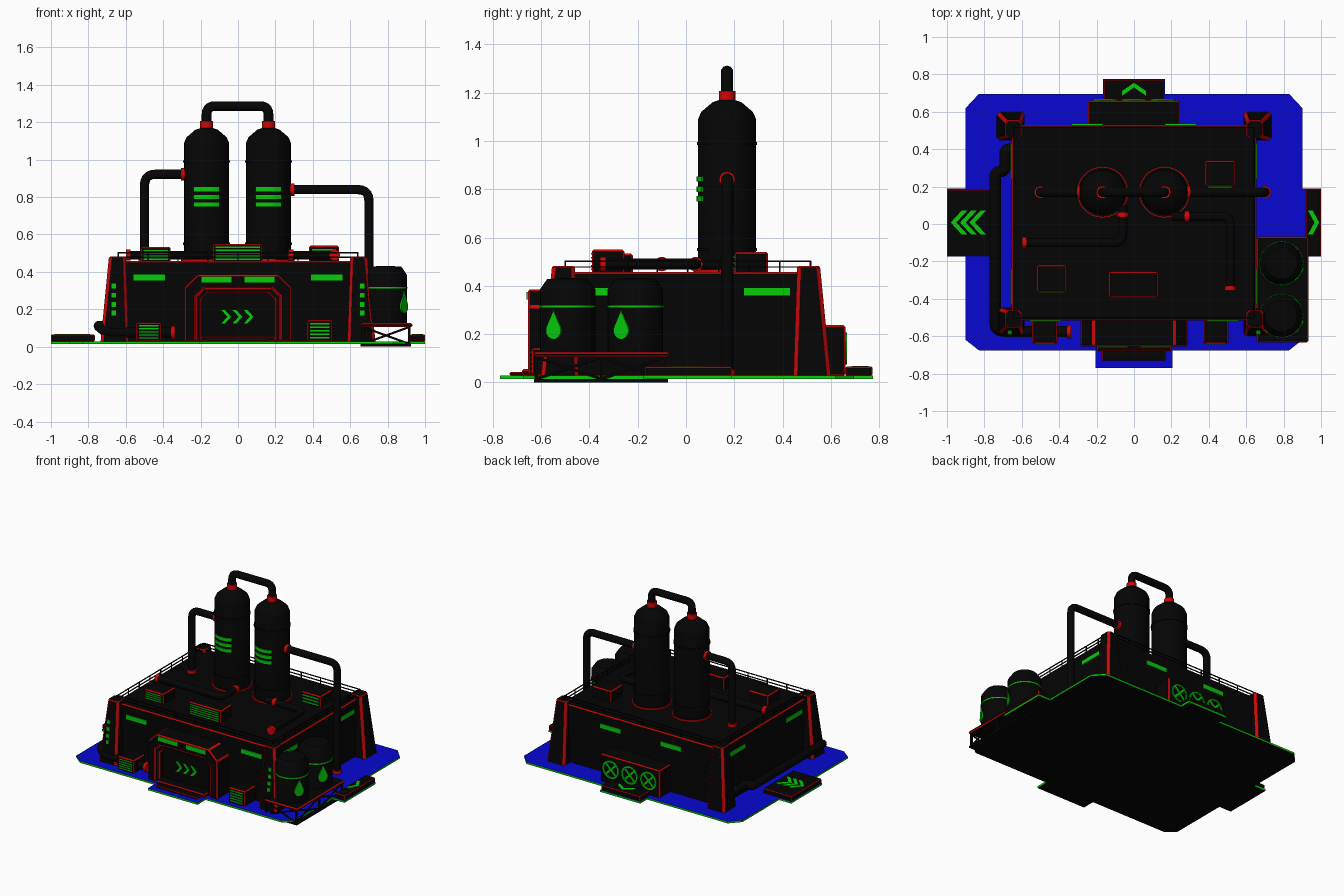
import bpy, bmesh, math
from mathutils import Vector as V

if "Cube" in bpy.data.objects:
    bpy.data.objects.remove(bpy.data.objects["Cube"])


def mat(name, *c):
    m = bpy.data.materials.new(name)
    m.diffuse_color = (*c, 1)
    m.use_nodes = True
    m.node_tree.nodes["Principled BSDF"].inputs["Base Color"].default_value = m.diffuse_color
    return m


BLACK = mat("near_black", 0.0015, 0.0015, 0.0015)
RED = mat("trim_red", 0.64, 0.002, 0.002)
GREEN = mat("signal_green", 0.002, 0.6, 0.003)
BLUE = mat("ground_blue", 0.002, 0.002, 0.64)


def finish(name, bm, mats, smooth=False):
    bmesh.ops.recalc_face_normals(bm, faces=bm.faces)
    me = bpy.data.meshes.new(name)
    bm.to_mesh(me)
    bm.free()
    for m in mats:
        me.materials.append(m)
    ob = bpy.data.objects.new(name, me)
    bpy.context.collection.objects.link(ob)
    if smooth:
        select(ob)
        bpy.ops.object.shade_smooth_by_angle(angle=math.radians(35))
    return ob


def select(ob):
    bpy.ops.object.select_all(action='DESELECT')
    ob.select_set(True)
    bpy.context.view_layer.objects.active = ob


def trim_edges(bm, edges, w):
    bmesh.ops.bevel(bm, geom=edges, offset=w, segments=1, affect='EDGES', material=1)


def prism(name, pts, o, u, v, n, mats, trim=0):
    """Extrude a 2D outline in the (u, v) plane by vector n; bevelled edges take slot 1."""
    bm = bmesh.new()
    o, u, v, n = V(o), V(u), V(v), V(n)
    a = [bm.verts.new(o + u * p[0] + v * p[1]) for p in pts]
    b = [bm.verts.new(w.co + n) for w in a]
    bm.faces.new(a)
    bm.faces.new(b[::-1])
    for i in range(len(a)):
        j = (i + 1) % len(a)
        bm.faces.new((a[i], b[i], b[j], a[j]))
    bmesh.ops.recalc_face_normals(bm, faces=bm.faces)
    if trim:
        trim_edges(bm, bm.edges[:], trim)
    return finish(name, bm, mats)


def box(name, x0, x1, y0, y1, z0, z1, mats=(BLACK, RED), trim=0.007):
    return prism(name, [(x0, y0), (x1, y0), (x1, y1), (x0, y1)], (0, 0, z0),
                 (1, 0, 0), (0, 1, 0), (0, 0, z1 - z0), mats, trim if len(mats) > 1 else 0)


def lathe(name, prof, c, m, axis=(0, 0, 1), a0=0, a1=360, seg=28):
    """Revolve (radius, height) points about an axis; a partial sweep uses a closed profile."""
    full = a1 - a0 >= 360
    bm = bmesh.new()
    q = V((0, 0, 1)).rotation_difference(V(axis))
    rings = []
    for i in range(seg if full else seg + 1):
        t = math.radians(a0 + (a1 - a0) * i / seg)
        rings.append([bm.verts.new(q @ V((r * math.cos(t), r * math.sin(t), h)) + V(c)) for r, h in prof])
    k = len(prof)
    for i in range(seg):
        A, B = rings[i], rings[(i + 1) % len(rings)]
        for j in range(k - 1 if full else k):
            l = (j + 1) % k
            bm.faces.new((A[j], B[j], B[l], A[l]))
    if not full:
        bm.faces.new(rings[0])
        bm.faces.new(rings[-1])
    elif prof[0] != prof[-1]:
        bm.faces.new([r[0] for r in rings])
        bm.faces.new([r[-1] for r in rings])
    return finish(name, bm, [m], True)


def flange(name, c, axis, r=0.033, h=0.025):
    lathe(name, [(r, -h / 2), (r, h / 2)], c, RED, axis, seg=20)


def pipe(name, pts, r, bend=0.045):
    pts = [V(p) for p in pts]
    path = [pts[0]]
    for a, b, c in zip(pts, pts[1:], pts[2:]):
        d = min(bend, (a - b).length * .5, (c - b).length * .5)
        p, q = b + (a - b).normalized() * d, b + (c - b).normalized() * d
        for i in range(6):      # rounded corner
            t = i / 5
            path.append(p * (1 - t) ** 2 + b * 2 * t * (1 - t) + q * t * t)
    path.append(pts[-1])
    cu = bpy.data.curves.new(name, 'CURVE')
    cu.dimensions = '3D'
    cu.bevel_depth, cu.bevel_resolution, cu.use_fill_caps = r, 3, True
    s = cu.splines.new('POLY')
    s.points.add(len(path) - 1)
    for sp, p in zip(s.points, path):
        sp.co = (*p, 1)
    cu.materials.append(BLACK)
    ob = bpy.data.objects.new(name, cu)
    bpy.context.collection.objects.link(ob)
    select(ob)
    bpy.ops.object.convert(target='MESH')
    bpy.ops.object.shade_smooth_by_angle(angle=math.radians(40))


def chevron(name, o, u, v, n, w, h, t):
    """Arrow pointing along u, h half height, t stroke width."""
    prism(name, [(0, -h), (t, -h), (w + t, 0), (t, h), (0, h), (w, 0)], o, u, v, n, [GREEN])


def slats(name, x0, x1, y, z0, z1, n):
    s = (z1 - z0) / n
    for i in range(n):
        box(name, x0, x1, y - 0.004, y + 0.002, z0 + s * (i + .3), z0 + s * (i + .7), [GREEN])


# ground plate: blue top, green rim, black underside
R = [(-.9, -.62), (-.83, -.675), (-.205, -.675), (-.205, -.77), (.205, -.77), (.205, -.675), (.83, -.675),
     (.9, -.62), (.9, -.175), (1, -.175), (1, .19), (.9, .19), (.9, .62), (.83, .695), (.165, .695),
     (.165, .775), (-.165, .775), (-.165, .695), (-.83, .695), (-.9, .62), (-.9, .19), (-1, .19),
     (-1, -.175), (-.9, -.175)]
g = prism("ground_plate", R, (0, 0, .015), (1, 0, 0), (0, 1, 0), (0, 0, .014), [BLACK, GREEN, BLUE])
for f in g.data.polygons:
    f.material_index = 2 if f.normal.z > .5 else 0 if f.normal.z < -.5 else 1

# landing pads with direction arrows
box("left_pad", -1, -.765, -.17, .185, .028, .065, trim=.005)
box("right_pad", .92, 1, -.17, .19, .028, .065, trim=.005)
box("back_pad", -.16, .16, .66, .772, .028, .065, trim=.005)
for x in (-.79, -.84, -.89):
    chevron("left_pad_arrow", (x, .008, .063), (-1, 0, 0), (0, 1, 0), (0, 0, .006), .06, .065, .03)
chevron("right_pad_arrow", (.93, .008, .063), (1, 0, 0), (0, 1, 0), (0, 0, .006), .035, .065, .025)
chevron("back_pad_arrow", (0, .685, .063), (0, 1, 0), (1, 0, 0), (0, 0, .006), .045, .065, .025)

# main building and corner pillars
box("main_building", -.655, .655, -.515, .53, .025, .457, trim=.008)
for sx in (-1, 1):
    for sy in (-1, 1):
        p = box("corner_pillar", .585, .735, .445, .6, .025, .482, trim=0)
        bm = bmesh.new()
        bm.from_mesh(p.data)
        for v in bm.verts:      # taper towards the top, then mirror into its corner
            if v.co.z > .3:
                v.co.x = .6 if v.co.x < .65 else .69
                v.co.y = .46 if v.co.y < .5 else .555
            v.co.x *= sx
            v.co.y *= sy
        bmesh.ops.recalc_face_normals(bm, faces=bm.faces)
        # wide trim up the corners, narrow trim round the top
        trim_edges(bm, [e for e in bm.edges if abs(e.verts[0].co.z - e.verts[1].co.z) > .1], .017)
        trim_edges(bm, [e for e in bm.edges if min(v.co.z for v in e.verts) > .47], .006)
        bm.to_mesh(p.data)
        bm.free()
    for z in (.18, .225, .275, .325):
        y = -.6 + (z - .025) / .457 * .045
        box("pillar_light", sx * .665 - .012, sx * .665 + .012, y - .005, y + .004, z - .013, z + .013, [GREEN])
    # wall light strips
    box("front_strip", sx * .475 - .085, sx * .475 + .085, -.521, -.513, .355, .387, [GREEN])
    box("back_strip", sx * .25 - .085, sx * .25 + .085, .528, .536, .355, .387, [GREEN])
    for y in (.335, -.335):
        box("side_strip", sx * .656 - .004, sx * .656 + .004, y - .095, y + .095, .36, .39, [GREEN])

# entrance: outer arch, inner arch, recessed door
def arch(w, h, c, iw, ih, ic):
    return [(-w, 0), (-w, h - c), (-w + c, h), (w - c, h), (w, h - c), (w, 0),
            (iw, 0), (iw, ih - ic), (iw - ic, ih), (-iw + ic, ih), (-iw, ih - ic), (-iw, 0)]


X, Z = (1, 0, 0), (0, 0, 1)
prism("entrance_frame", arch(.287, .357, .07, .225, .285, .04), (0, -.655, .028), X, Z, (0, .15, 0), [BLACK, RED], .009)
prism("door_surround", arch(.225, .285, .04, .198, .258, .035), (0, -.64, .028), X, Z, (0, .13, 0), [BLACK, RED], .008)
box("door_panel", -.201, .201, -.6, -.51, .028, .289, [BLACK])
for x in (-.09, -.03, .03):
    chevron("door_arrow", (x, -.606, .16), X, Z, (0, .008, 0), .033, .037, .02)
for x in (-.115, .115):
    box("entrance_light", x - .08, x + .08, -.661, -.653, .343, .374, [GREEN])
box("upper_step", -.2, .2, -.68, -.6, .028, .055)
box("lower_step", -.17, .17, -.73, -.67, .028, .043, trim=.004)

# wall vents and roof units
for n, x0, x1, y0, y1, z0, z1, k in (("left_wall_vent", -.545, -.41, -.64, -.51, .028, .13, 5),
                                     ("right_wall_vent", .37, .505, -.64, -.51, .028, .143, 5),
                                     ("middle_roof_unit", -.135, .132, -.39, -.255, .45, .55, 5),
                                     ("left_roof_unit", -.52, -.36, -.365, -.22, .45, .533, 4),
                                     ("right_roof_unit", .38, .54, .2, .34, .45, .54, 3)):
    box(n, x0, x1, y0, y1, z0, z1, trim=.008)
    slats(n + "_slat", x0 + .015, x1 - .015, y0, z0 + .01, z1 - .01, k)

# rear fan box with three fans
box("fan_box", -.245, .245, .5, .66, .028, .237, trim=.008)
for x in (-.155, 0, .155):
    lathe("fan_ring", [(.055, .658), (.066, .658), (.066, .667), (.055, .667), (.055, .658)],
          (x, 0, .14), GREEN, (0, 1, 0), seg=24)
    for s in (-1, 1):
        c = .7071
        prism("fan_blade", [(-.056, -.007), (.056, -.007), (.056, .007), (-.056, .007)],
              (x, .658, .14), (c, 0, s * c), (-s * c, 0, c), (0, .007, 0), [GREEN])

# process towers
for x in (-.168, .163):
    c = (x, .17, 0)
    lathe("tower_foot", [(.138, .45), (.138, .468)], c, RED)
    lathe("tower_foot_plate", [(.132, .45), (.132, .471)], c, BLACK)
    lathe("tower", [(.12, .45), (.12, 1.09), (.107, 1.12), (.06, 1.16), (.03, 1.17)], c, BLACK)
    for z in (.55, .99):
        lathe("tower_band", [(.125, z - .006), (.125, z + .006)], c, BLACK)
    for z in (.76, .80, .842):
        lathe("tower_light", [(.118, z - .011), (.126, z - .011), (.126, z + .011), (.118, z + .011)],
              c, GREEN, a0=-123, a1=-57, seg=8)
    flange("tower_cap", (x, .17, 1.187), (0, 0, 1), .034, .04)

# pipework
pipe("top_pipe", [(-.168, .17, 1.17), (-.168, .17, 1.286), (.163, .17, 1.286), (.163, .17, 1.17)], .026)
pipe("left_tower_pipe", [(-.27, .17, .922), (-.5, .17, .922), (-.5, .17, .45)], .026, .06)
flange("left_tower_flange", (-.292, .17, .922), X)
flange("left_pipe_foot", (-.5, .17, .467), Z)
pipe("right_tower_pipe", [(.27, .17, .84), (.7, .17, .84), (.7, .17, .028)], .026, .06)
flange("right_tower_flange", (.29, .17, .84), X)
flange("right_pipe_foot", (.7, .17, .04), Z)
pipe("left_roof_pipe", [(-.06, .1, .49), (-.06, -.1, .49), (-.6, -.1, .49)], .024)
flange("left_roof_flange", (-.06, .05, .49), (0, 1, 0), .03)
flange("left_roof_end", (-.587, -.1, .49), X, .03)
pipe("right_roof_pipe", [(.2, .04, .49), (.515, .04, .49), (.515, -.35, .49)], .024)
flange("right_roof_flange", (.283, .04, .49), X, .03)
flange("right_roof_end", (.515, -.343, .49), (0, 1, 0), .03)
pipe("wall_pipe", [(-.64, .4, .11), (-.69, .4, .11), (-.69, .28, .11), (-.742, .28, .11), (-.742, -.56, .11),
                   (-.7, -.575, .075), (-.35, -.575, .075)], .03)
flange("wall_pipe_end", (-.347, -.575, .075), X, .036, .02)

# roof railing
for z in (.478, .502):
    for s in (-1, 1):
        box("side_rail", s * .642 - .003, s * .642 + .003, -.5, .515, z - .003, z + .003, [BLACK])
        y = .007 + s * .508
        box("cross_rail", -.642, .642, y - .003, y + .003, z - .003, z + .003, [BLACK])
for i in range(9):
    x, y = -.64 + i * .16, -.5 + i * .127
    for px, py in ((x, -.501), (x, .515), (-.642, y), (.642, y)):
        box("rail_post", px - .003, px + .003, py - .003, py + .003, .45, .503, [BLACK])

# tank stand with cross braces
box("stand_deck", .655, .933, -.633, -.068, .105, .126, trim=.008)
box("stand_base", .655, .925, -.63, -.075, 0, .014, [BLACK])
for x in (.668, .915):
    for y in (-.62, -.35, -.085):
        box("stand_leg", x - .007, x + .007, y - .007, y + .007, .01, .11, [BLACK])
    for y0, y1 in ((-.62, -.35), (-.35, -.085)):
        pipe("side_brace", [(x, y0, .015), (x, y1, .105)], .006)
        pipe("side_brace", [(x, y1, .015), (x, y0, .105)], .006)
for y in (-.62, -.085):
    pipe("end_brace", [(.668, y, .015), (.915, y, .105)], .006)
    pipe("end_brace", [(.915, y, .015), (.668, y, .105)], .006)

# storage tanks with drop symbols turned towards the front right
drop = [(.036 * math.cos(math.radians(a)), .036 * math.sin(math.radians(a))) for a in range(-210, 31, 20)] + [(0, .082)]
for y in (-.49, -.21):
    c = (.788, y, 0)
    lathe("tank", [(.115, .12), (.115, .385), (.085, .428), (.02, .432)], c, BLACK)
    lathe("tank_stripe", [(.118, .31), (.118, .319)], c, GREEN)
    d = V((math.cos(math.radians(-30)), math.sin(math.radians(-30)), 0))
    prism("drop_symbol", drop, V(c) + d * .110 + V((0, 0, .215)), (-d.y, d.x, 0), Z, d * .0095, [GREEN])
